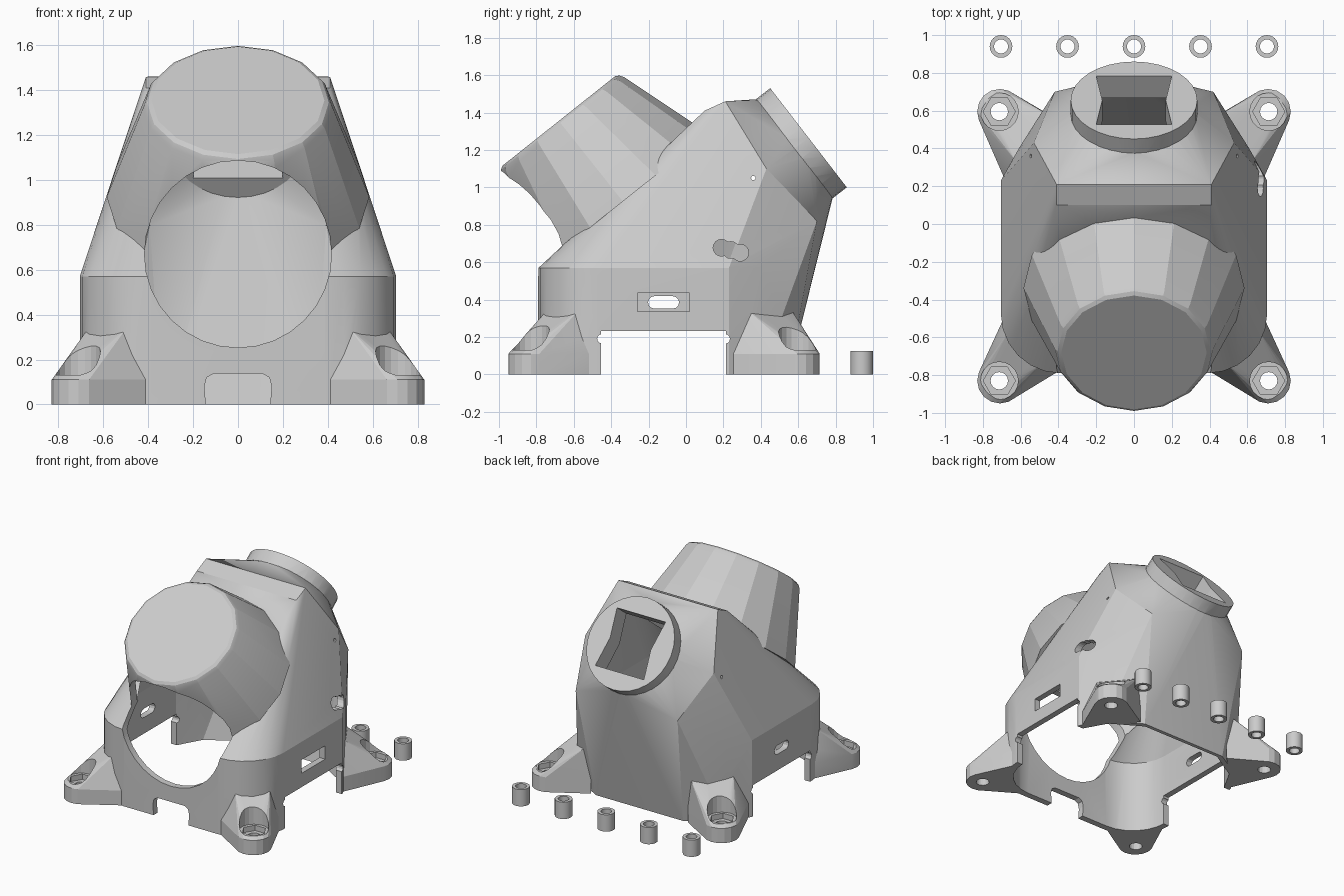
import bpy, bmesh
from math import cos, sin, pi, radians
from mathutils import Vector

if "Cube" in bpy.data.objects:
    bpy.data.objects.remove(bpy.data.objects["Cube"])

grey = bpy.data.materials.new("plain_grey")
grey.use_nodes = True
grey.diffuse_color = (0.6, 0.6, 0.6, 1)
grey.node_tree.nodes["Principled BSDF"].inputs["Base Color"].default_value = (0.6, 0.6, 0.6, 1)


def ring(center, axis, r, n=24):
    """Points of a circle around an axis."""
    a = Vector(axis).normalized()
    u = Vector((0, 1, 0)) if abs(a.x) > 0.9 else Vector((1, 0, 0))
    v = a.cross(u)
    return [Vector(center) + r * (u * cos(2 * pi * i / n) + v * sin(2 * pi * i / n)) for i in range(n)]


def hull(name, pts):
    """Convex solid around a set of points."""
    bm = bmesh.new()
    for p in pts:
        bm.verts.new(p)
    bmesh.ops.remove_doubles(bm, verts=bm.verts, dist=1e-5)
    res = bmesh.ops.convex_hull(bm, input=bm.verts)
    loose = {g for g in res["geom_interior"] + res["geom_unused"] if isinstance(g, bmesh.types.BMVert)}
    bmesh.ops.delete(bm, geom=list(loose), context="VERTS")
    bmesh.ops.dissolve_limit(bm, angle_limit=radians(0.5), verts=bm.verts, edges=bm.edges)
    bmesh.ops.recalc_face_normals(bm, faces=bm.faces)
    me = bpy.data.meshes.new(name)
    bm.to_mesh(me)
    bm.free()
    me.materials.append(grey)
    ob = bpy.data.objects.new(name, me)
    bpy.context.collection.objects.link(ob)
    return ob


def rod(name, start, end, r, n=24):
    axis = Vector(end) - Vector(start)
    return hull(name, ring(start, axis, r, n) + ring(end, axis, r, n))


def box(name, lo, hi):
    return hull(name, [(x, y, z) for x in (lo[0], hi[0]) for y in (lo[1], hi[1]) for z in (lo[2], hi[2])])


def combine(target, tool, op="DIFFERENCE"):
    """Apply a boolean and drop the tool."""
    mod = target.modifiers.new("cut", "BOOLEAN")
    mod.operation, mod.solver, mod.object = op, "EXACT", tool
    bpy.context.view_layer.objects.active = target
    bpy.ops.object.modifier_apply(modifier=mod.name)
    bpy.data.objects.remove(tool)


def smooth(ob):
    bpy.ops.object.select_all(action="DESELECT")
    ob.select_set(True)
    bpy.context.view_layer.objects.active = ob
    bpy.ops.object.shade_smooth_by_angle(angle=radians(16))


# Body: rounded front corners, tapering top, sloped back
rim_center, rim_axis = Vector((0, 0.655, 1.265)), Vector((0, 0.79, 0.61)).normalized()
half = [(0.36, 0.55, 0), (0.42, 0.7, 0.82), (0.53, 0.43, 1.1), (0.41, 0.21, 1.46), (0.41, 0.1, 1.41)]
for z in (0, 0.57):
    half += [(0.705, 0.23, z), (0.61, 0.4, z)]
    half += [(0.39 + 0.315 * cos(k * pi / 12), -0.475 - 0.315 * sin(k * pi / 12), z) for k in range(7)]
body_pts = [Vector((s * x, y, z)) for x, y, z in half for s in (1, -1)]
body_pts += ring(rim_center - 0.09 * rim_axis, rim_axis, 0.33, 32)
shell = hull("shell", body_pts)

# Inner space of the body, open below
mid_y = -0.05
cavity = hull("cavity", [(p.x * 0.935, mid_y + (p.y - mid_y) * 0.935, p.z * 0.972 if p.z else -0.05)
                         for p in body_pts])

# Tilted drum with a closed, softly edged front
drum_face, drum_axis = Vector((0, -0.68, 1.355)), Vector((0, 0.62, -0.78)).normalized()


def drum(name, steps):
    return hull(name, [p for d, r in steps for p in ring(drum_face + d * drum_axis, drum_axis, r, 16)])


combine(shell, drum("drum", [(0, 0.385), (0.012, 0.405), (0.035, 0.42), (0.55, 0.585)]), "UNION")
combine(cavity, drum("drum_cavity", [(0.05, 0.375), (0.57, 0.545)]), "UNION")

# Eyepiece rim at the back
combine(shell, rod("rim", rim_center, rim_center - 0.2 * rim_axis, 0.335, 32), "UNION")

# Four flared feet
FEET = [(-0.83, [(0.69, -0.5), (0.4, -0.78)], [(0.67, -0.58), (0.5, -0.75)]),
        (0.595, [(0.69, 0.25), (0.4, 0.55)], [(0.63, 0.34), (0.44, 0.57)])]
for s in (1, -1):
    for fy, low, high in FEET:
        pts = [(s * x, y, z) for x, y in low for z in (0, 0.11)]
        pts += [(s * x, y, 0.335) for x, y in high]
        for z in (0, 0.11):
            pts += ring((s * 0.71, fy, z), (0, 0, 1), 0.12, 16)
        combine(shell, hull("foot", pts), "UNION")

combine(shell, cavity)

# Screw holes and counterbores in the feet
for s in (1, -1):
    for fy, low, high in FEET:
        x = s * 0.713
        combine(shell, rod("counterbore", (x, fy, 0.13), (x, fy, 0.6), 0.1, 20))
        combine(shell, rod("nut_pocket", (x, fy, 0.09), (x, fy, 0.2), 0.085, 6))
        combine(shell, rod("screw_hole", (x, fy, -0.1), (x, fy, 0.2), 0.046, 16))

# Large round front opening, which also cuts the drum underside
combine(shell, rod("front_opening", (0, -1.3, 0.67), (0, -0.2, 0.67), 0.417, 32))

# Rectangular opening in the rim, with pinched sides
across, up = Vector((1, 0, 0)), Vector((0, -0.61, 0.79))
for k in (1, -1):
    corners = [(-0.2, 0.21 * k), (0.2, 0.21 * k), (0.165, 0.08 * k), (-0.165, 0.08 * k),
               (0.165, -0.02 * k), (-0.165, -0.02 * k)]
    combine(shell, hull("rim_opening", [rim_center + u * across + v * up + d * rim_axis
                                        for u, v in corners for d in (0.1, -0.35)]))

# Arches under both sides and the notch in front
combine(shell, box("side_arch", (-1, -0.455, -0.1), (1, 0.215, 0.232)))
for y in (-0.45, 0.21):
    combine(shell, rod("arch_relief", (-1, y, 0.19), (1, y, 0.19), 0.025, 12))
notch = [(0.135, -0.1), (0.135, 0.03), (0.15, 0.08), (0.14, 0.12), (0.11, 0.137)]
combine(shell, hull("front_notch", [(s * x, y, z) for x, z in notch for s in (1, -1) for y in (-1, -0.6)]))

# Openings in the side walls
combine(shell, box("port", (0.5, -0.26, 0.335), (0.9, 0.02, 0.435)))
for y, z in ((0.19, 0.677), (0.24, 0.665), (0.29, 0.65)):
    combine(shell, rod("keyhole", (0.45, y, z), (0.9, y, z), 0.045, 16))
slot = [p for y in (-0.17, -0.07) for x in (-0.9, -0.5) for p in ring((x, y, 0.385), (1, 0, 0), 0.033, 12)]
combine(shell, hull("small_slot", slot))
for s in (1, -1):
    combine(shell, rod("pin_hole", (s * 0.4, 0.36, 1.05), (s * 0.7, 0.36, 1.05), 0.012, 8))
smooth(shell)

# Row of loose spacers behind
for i in range(5):
    x = 0.352 * (i - 2)
    spacer = rod(f"spacer_{i + 1}", (x, 0.94, 0), (x, 0.94, 0.125), 0.06, 24)
    combine(spacer, rod("bore", (x, 0.94, -0.1), (x, 0.94, 0.3), 0.037, 24))
    smooth(spacer)
